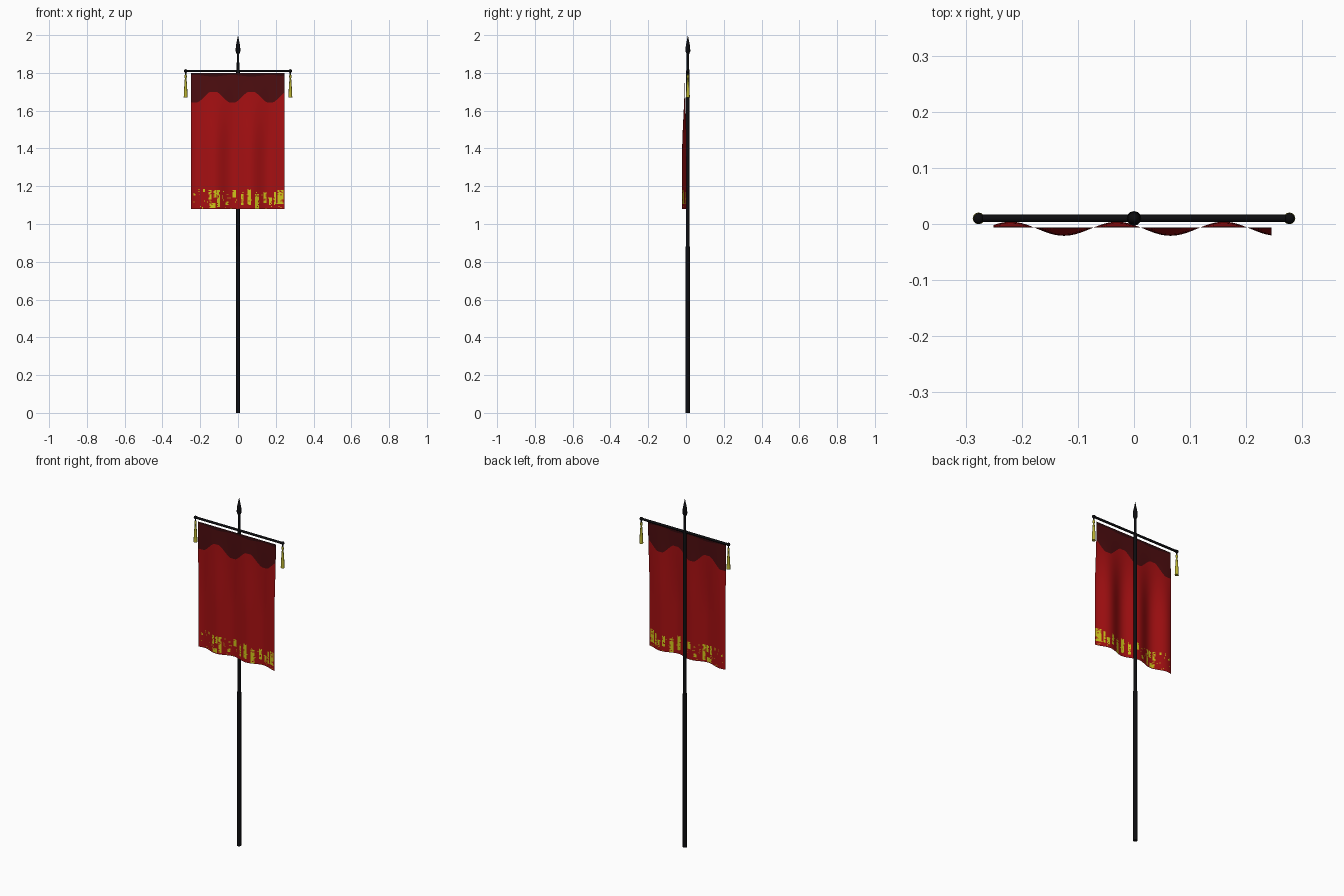
import bpy, bmesh, math, random
from mathutils import Matrix

if "Cube" in bpy.data.objects:
    bpy.data.objects.remove(bpy.data.objects["Cube"])
random.seed(4)
POLE_Y = 0.01


def material(name, rgb):
    m = bpy.data.materials.new(name)
    m.use_nodes = True
    m.diffuse_color = (*rgb, 1)
    bsdf = m.node_tree.nodes["Principled BSDF"]
    bsdf.inputs["Base Color"].default_value = (*rgb, 1)
    bsdf.inputs["Roughness"].default_value = 0.8
    return m


black = material("black iron", (0.004, 0.004, 0.005))
red = material("red cloth", (0.38, 0.005, 0.006))
maroon = material("maroon valance", (0.075, 0.004, 0.005))
dark = material("dark hem", (0.032, 0.003, 0.004))
gold = material("gold paint", (0.62, 0.56, 0.01))
tassel_gold = material("tassel gold", (0.48, 0.44, 0.03))


def finish(name, bm, mats):
    mesh = bpy.data.meshes.new(name)
    bm.to_mesh(mesh)
    bm.free()
    obj = bpy.data.objects.new(name, mesh)
    bpy.context.collection.objects.link(obj)
    for m in mats:
        mesh.materials.append(m)
    bpy.ops.object.select_all(action="DESELECT")
    obj.select_set(True)
    bpy.context.view_layer.objects.active = obj
    bpy.ops.object.shade_smooth_by_angle(angle=math.radians(40))
    return obj


def lathe(name, profile, mat, x=0.0, sides=12, turn=None):
    """Revolve (radius, height) points around a vertical axis."""
    bm = bmesh.new()
    verts = [bm.verts.new((r, 0, z)) for r, z in profile]
    edges = [bm.edges.new(pair) for pair in zip(verts, verts[1:])]
    bmesh.ops.spin(bm, geom=verts + edges, cent=(0, 0, 0), axis=(0, 0, 1),
                   angle=math.tau, steps=sides, use_duplicate=False)
    bmesh.ops.remove_doubles(bm, verts=bm.verts, dist=1e-5)
    bmesh.ops.recalc_face_normals(bm, faces=bm.faces)
    if turn:
        bm.transform(turn)
    bm.transform(Matrix.Translation((x, POLE_Y, 0)))
    return finish(name, bm, [mat])


# Pole, in two sections, and the spear point
lathe("pole", [(0, 0), (0.0115, 0), (0.0115, 0.88), (0.0095, 0.88),
               (0.0095, 1.81), (0.007, 1.82), (0.006, 1.91), (0, 1.91)], black)
lathe("spear_point", [(0, 1.9), (0.007, 1.9), (0.013, 1.915),
                      (0.011, 1.945), (0, 2)], black)

# Crossbar laid along x
to_x = Matrix.Translation((0, 0, 1.81)) @ Matrix.Rotation(math.pi / 2, 4, "Y")
lathe("crossbar", [(0, -0.277), (0.0065, -0.277), (0.0065, 0.277), (0, 0.277)],
      black, turn=to_x)

# Knobs, cords and tassels at both ends
for side, sx in (("left", 1), ("right", -1)):
    x = 0.277 * sx
    bm = bmesh.new()
    bmesh.ops.create_uvsphere(bm, u_segments=12, v_segments=8, radius=0.0095)
    bm.transform(Matrix.Translation((x, POLE_Y, 1.81)))
    finish(side + "_knob", bm, [black])
    lathe(side + "_cord", [(0.0035, 1.81), (0.0035, 1.785)], black, x, 8)
    lathe(side + "_tassel", [(0, 1.792), (0.005, 1.79), (0.0065, 1.78), (0.0045, 1.77),
                             (0.0075, 1.73), (0.0105, 1.67), (0, 1.67)], tassel_gold, x)

# Painted gold marks: x start, x end, z start, z end in hundredths, z from 1.00
MARKS = [
    (-23.5, -22.5, 15, 16.5), (-18.5, -17.5, 17, 19), (-15.5, -14, 13, 18),
    (-15, -12, 8.5, 11), (-13, -11.5, 14, 18), (-11, -9.5, 9, 18),
    (-6.5, -5, 10, 12), (-3, -1, 14, 18), (1.5, 3, 10, 16), (5, 7, 10, 18.5),
    (9, 11, 8, 16), (13.5, 15, 11, 17), (16.5, 18, 10, 14), (19, 20, 10, 17),
    (21, 24, 10.5, 18),
]


def is_marked(x, z):
    u, v = x * 100, (z - 1) * 100
    inside = any(a < u < b and c < v < d for a, b, c, d in MARKS)
    return random.random() < (0.87 if inside else 0.025)


# Hanging cloth: rows follow the hem, the scalloped valance and the fringe of marks
TOP, FRINGE, BOTTOM = 1.8, 1.19, 1.08
COLS, MID, LOW = 99, 14, 22


def column_heights(x):
    wave = math.cos(math.tau * (x + 0.03) / 0.2)
    hem = 1.785 + 0.004 * wave
    scallop = 1.672 - 0.028 * max(-1, min(1, 1.15 * wave))
    heights = [TOP, hem]
    heights += [hem + (scallop - hem) * i / 4 for i in range(1, 5)]
    heights += [scallop + (FRINGE - scallop) * i / MID for i in range(1, MID + 1)]
    heights += [FRINGE + (BOTTOM - FRINGE) * i / LOW for i in range(1, LOW + 1)]
    return heights


def cloth_y(x, z):
    t = min(1, (TOP - z) / 0.45)
    fold = 0.0125 * math.cos(math.tau * (x + 0.03) / 0.19) - 0.0025
    return -0.006 + fold * t * t * (3 - 2 * t)


bm = bmesh.new()
grid = []
for i in range(COLS + 1):
    x = -0.25 + 0.005 * i
    grid.append([bm.verts.new((x, cloth_y(x, z), z)) for z in column_heights(x)])
for left, right in zip(grid, grid[1:]):
    for j in range(len(left) - 1):
        face = bm.faces.new((left[j], left[j + 1], right[j + 1], right[j]))
        centre = face.calc_center_median()
        if j < 1:
            face.material_index = 2
        elif j < 5:
            face.material_index = 1
        elif j >= 5 + MID and is_marked(centre.x, centre.z):
            face.material_index = 3
finish("banner_cloth", bm, [red, maroon, dark, gold])
